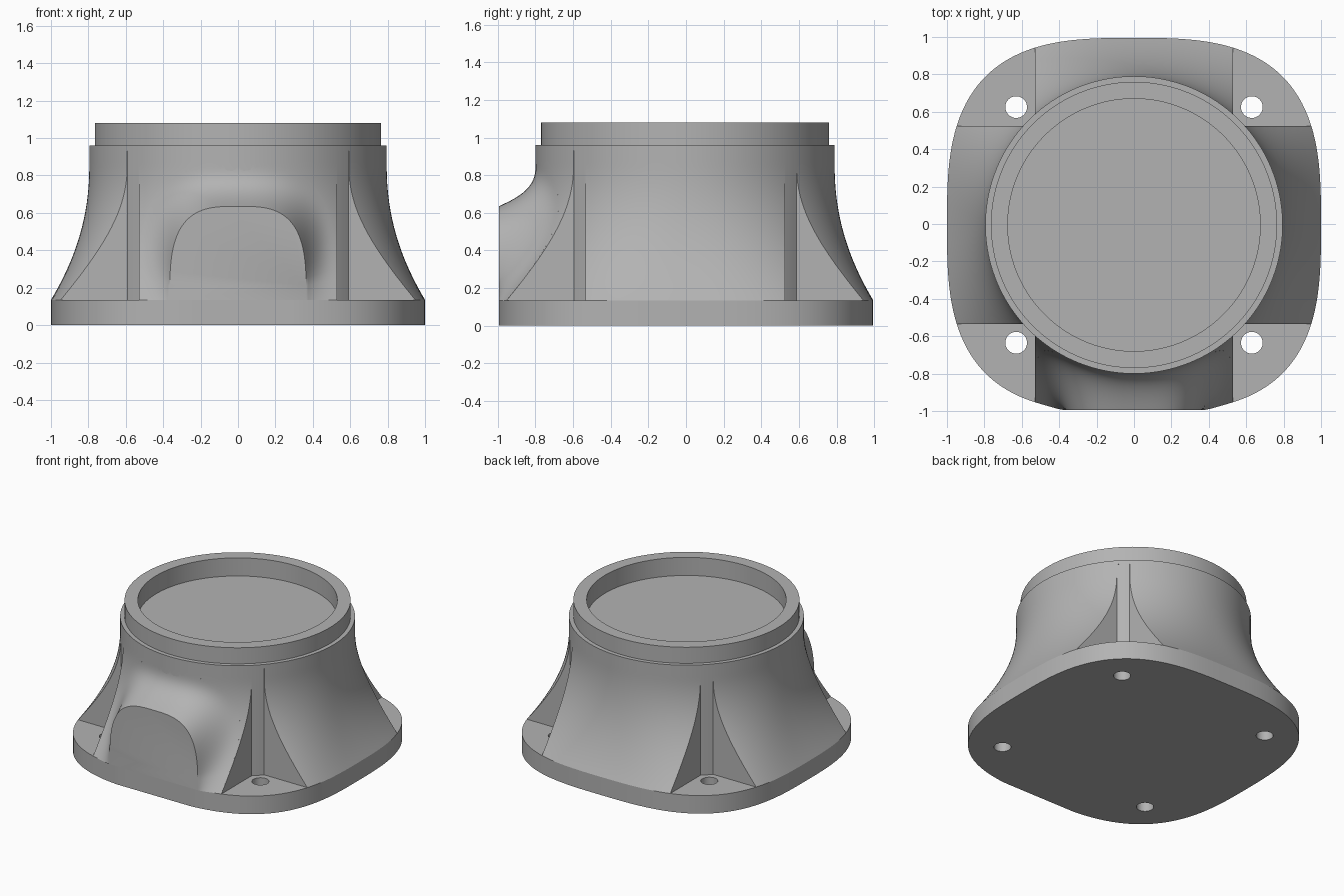
import bpy, bmesh
from math import cos, sin, pi, copysign

if "Cube" in bpy.data.objects:
    bpy.data.objects.remove(bpy.data.objects["Cube"])

BASE_TOP, BODY_TOP, CORE_R = 0.135, 0.96, 0.795
FRONT, POCKET, HOLE = -0.99, 0.53, 0.63
SEG = 160

grey = bpy.data.materials.new("plain grey")
grey.use_nodes = True
grey.diffuse_color = (0.45, 0.45, 0.45, 1)
grey.node_tree.nodes["Principled BSDF"].inputs["Base Color"].default_value = grey.diffuse_color


def finish(name, bm):
    bmesh.ops.recalc_face_normals(bm, faces=bm.faces)
    mesh = bpy.data.meshes.new(name)
    bm.to_mesh(mesh)
    bm.free()
    mesh.materials.append(grey)
    obj = bpy.data.objects.new(name, mesh)
    bpy.context.collection.objects.link(obj)
    obj.location.y = -0.005
    return obj


def smooth(obj):
    bpy.ops.object.select_all(action='DESELECT')
    obj.select_set(True)
    bpy.context.view_layer.objects.active = obj
    bpy.ops.object.shade_smooth_by_angle(angle=0.6)


def loft(name, rings, closed_loop=False):
    """Skin a list of point rings; cap the ends or join last to first."""
    bm = bmesh.new()
    rows = [[bm.verts.new(p) for p in ring] for ring in rings]
    pairs = list(zip(rows, rows[1:])) + ([(rows[-1], rows[0])] if closed_loop else [])
    for a, b in pairs:
        for i in range(len(a)):
            j = (i + 1) % len(a)
            bm.faces.new((a[i], a[j], b[j], b[i]))
    if not closed_loop:
        bm.faces.new(rows[0])
        bm.faces.new(rows[-1])
    return finish(name, bm)


def power(v, e):
    return copysign(abs(v) ** e, v)


def section(z, r, n=2):
    """Rounded-square outline, flattened at the front."""
    angles = [2 * pi * i / SEG for i in range(SEG)]
    return [(r * power(cos(a), 2 / n), max(FRONT, r * power(sin(a), 2 / n)), z) for a in angles]


def flare(z):
    """Radius and squareness of the body at a height."""
    w = max(0, (0.85 - z) / (0.85 - BASE_TOP)) ** 2.1
    return CORE_R + (1 - CORE_R) * w, 2 + w


def body_front(x, z):
    r, n = flare(z)
    return max(FRONT, -r * max(0, 1 - (abs(x) / r) ** n) ** (1 / n))


def cut(obj, cutter):
    mod = obj.modifiers.new("cut", 'BOOLEAN')
    mod.operation, mod.solver, mod.object = 'DIFFERENCE', 'EXACT', cutter
    bpy.context.view_layer.objects.active = obj
    bpy.ops.object.modifier_apply(modifier=mod.name)


def four_corners(name, add):
    """Cutter made of one shape repeated at each corner."""
    bm = bmesh.new()
    for sx in (-1, 1):
        for sy in (-1, 1):
            add(bm, sx, sy)
    obj = finish(name, bm)
    obj.hide_render = True
    return obj


def add_hole(bm, sx, sy):
    made = bmesh.ops.create_cone(bm, cap_ends=True, segments=48, radius1=0.058, radius2=0.058, depth=1)
    bmesh.ops.translate(bm, verts=made["verts"], vec=(sx * HOLE, sy * HOLE, 0))


def add_pocket(bm, sx, sy):
    made = bmesh.ops.create_cube(bm, size=1)
    bmesh.ops.scale(bm, verts=made["verts"], vec=(1, 1, 0.9))
    bmesh.ops.translate(bm, verts=made["verts"], vec=(sx * (POCKET + 0.5), sy * (POCKET + 0.5), 0.48))


# Base plate with four bolt holes
base = loft("base_plate", [section(0, 1, 3), section(BASE_TOP, 1, 3)])
holes = four_corners("bolt_hole_cutter", add_hole)
cut(base, holes)

# Flared body with a sunken top and a pocket at each corner
steps = 28
heights = [BASE_TOP + (BODY_TOP - BASE_TOP) * i / steps for i in range(steps + 1)]
rings = [section(z, *flare(z)) for z in heights]
rings += [section(BODY_TOP, 0.675), section(0.945, 0.675)]
body = loft("flared_body", rings)
pockets = four_corners("pocket_cutter", add_pocket)
cut(body, pockets)
for cutter in (holes, pockets):
    bpy.data.objects.remove(cutter)

# Round core showing between the ribs of each pocket
core = loft("round_core", [section(BASE_TOP, CORE_R - 0.001), section(0.935, CORE_R - 0.001)])

# Raised rim
rim = loft("top_rim", [section(BODY_TOP, 0.765), section(1.08, 0.765),
                       section(1.08, 0.675), section(BODY_TOP, 0.675)], closed_loop=True)


# Arched front boss, flat faced and blended back into the body
def arch(s, blend):
    ring = []
    for i in range(65):
        a = pi * i / 64
        x = 0.365 * s * power(cos(a), 2 / 3.2)
        z = BASE_TOP + 0.5 * s * abs(sin(a)) ** (2 / 3.2)
        back = body_front(x, z)
        ring.append((x, back + (FRONT - back) * blend - 0.001 * (blend < 1) * blend ** 0.5, z))
    return ring


reach = 0.45
boss_rings = [arch(1 + reach * i / 16, (1 - i / 16) ** 3) for i in range(17)]
boss_rings.append([(x, -0.5, z) for x, y, z in boss_rings[-1]])
boss = loft("front_boss", boss_rings)

for part in (base, body, core, rim, boss):
    smooth(part)
